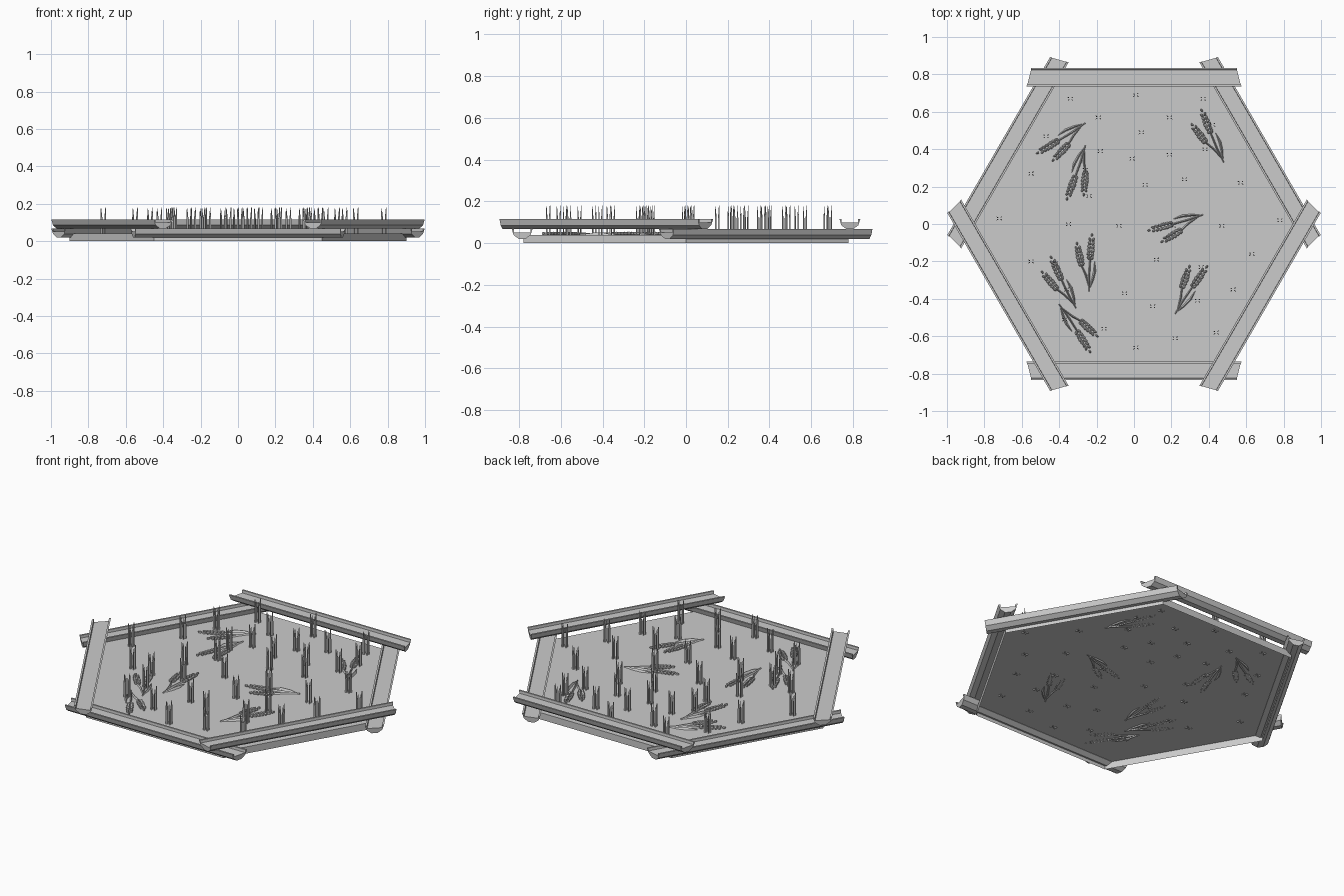
import bpy, bmesh, math
from mathutils import Matrix, Vector

if "Cube" in bpy.data.objects:
    bpy.data.objects.remove(bpy.data.objects["Cube"])

GROUND = 0.04


def finish(name, bm):
    mesh = bpy.data.meshes.new(name)
    bm.to_mesh(mesh)
    bm.free()
    ob = bpy.data.objects.new(name, mesh)
    bpy.context.collection.objects.link(ob)
    return ob


def prism(bm, bottom, top, closed=True):
    """Solid between two matching loops of points."""
    a = [bm.verts.new(p) for p in bottom]
    b = [bm.verts.new(p) for p in top]
    n = len(a)
    faces = [bm.faces.new((a[i], a[(i + 1) % n], b[(i + 1) % n], b[i])) for i in range(n)]
    faces.append(bm.faces.new(b))
    if closed:
        faces.append(bm.faces.new(a[::-1]))
        bmesh.ops.recalc_face_normals(bm, faces=faces)


# Hexagonal ground, a shallow tray that is open underneath
bm = bmesh.new()
hexa = [(0.9 * math.cos(i * math.pi / 3), 0.9 * math.sin(i * math.pi / 3)) for i in range(6)]
prism(bm, [(x, y, 0) for x, y in hexa], [(x, y, GROUND) for x, y in hexa], closed=False)
finish("ground", bm)

# Half-round log with a recessed flat top: (outward offset, height)
profile = [(0.05 * math.cos(math.pi + i * math.pi / 5), 0.05 + 0.05 * math.sin(math.pi + i * math.pi / 5))
           for i in range(6)]
profile += [(0.04, 0.05), (0.039, 0.034), (-0.039, 0.034), (-0.04, 0.05)]


def log(name, angle, z):
    def end(side):
        # ends are mitred slightly and undercut
        return [(0.785 + o, side * (0.562 - 0.25 * o - 0.12 * (0.05 - h)), z + h) for o, h in profile]
    bm = bmesh.new()
    prism(bm, end(-1), end(1))
    bm.transform(Matrix.Rotation(math.radians(angle), 4, 'Z'))
    finish(name, bm)


for i in range(3):
    log(f"upper_log_{i + 1}", 90 + 120 * i, 0.065)
    log(f"lower_log_{i + 1}", 30 + 120 * i, 0.018)

# Grass tufts: four thin upright blades each
tufts = [(-.34, .67), (.01, .69), (.37, .67), (-.19, .57), (.19, .57), (.04, .49), (-.47, .47), (.42, .53),
         (-.18, .39), (-.01, .35), (.19, .37), (.38, .40), (-.55, .27), (-.26, .29), (-.24, .15), (.06, .21),
         (.27, .24), (.57, .22), (-.72, .03), (-.35, 0), (-.08, -.01), (.21, -.01), (.47, -.01), (.78, .02),
         (-.55, -.2), (-.42, -.21), (-.24, -.17), (.12, -.19), (.36, -.23), (.63, -.16), (-.05, -.37),
         (.1, -.44), (-.36, -.35), (.34, -.41), (.53, -.35), (-.37, -.51), (-.16, -.56), (.01, -.66),
         (.22, -.61), (.44, -.58)]
blades = [(35, 0.18), (150, 0.16), (215, 0.175), (325, 0.165)]
bm = bmesh.new()
for tx, ty in tufts:
    for deg, height in blades:
        a = math.radians(deg)
        out, side = Vector((math.cos(a), math.sin(a), 0)), Vector((-math.sin(a), math.cos(a), 0))
        base = Vector((tx, ty, 0))

        def ring(r, w, z):
            c = base + out * r + Vector((0, 0, z))
            return [c + out * w, c + side * w * 0.5, c - out * w, c - side * w * 0.5]
        prism(bm, ring(0.012, 0.006, GROUND - 0.006), ring(0.012, 0.006, 0.12))
        prism(bm, ring(0.012, 0.006, 0.12), ring(0.015, 0.002, height))
finish("grass_tufts", bm)


# Wheat sprigs lying on the ground: stems, leaves and two ears of grains
def stalk(bm, pts, widths):
    """Low ridged strip following a path, seated on the ground."""
    rings = []
    for i, p in enumerate(pts):
        d = Vector(pts[min(i + 1, len(pts) - 1)]) - Vector(pts[max(i - 1, 0)])
        n = Vector((-d.y, d.x)).normalized() * widths[i]
        p, up = Vector(p), min(widths[i], 0.006)
        rings.append([(*(p + n), GROUND), (*p, GROUND + 2 * up), (*(p - n), GROUND), (*p, GROUND - up)])
    for r, s in zip(rings, rings[1:]):
        prism(bm, r, s)


def ear(bm, start, end):
    s, e = Vector(start), Vector(end)
    d = e - s
    ang = math.atan2(d.y, d.x)
    nrm = Vector((-d.y, d.x)).normalized()
    grains = [(s + d * (0.06 + 0.14 * i), side) for i in range(6) for side in (-1, 1)]
    grains.append((e - d * 0.06, 0))
    for p, side in grains:
        taper = 1 - 0.5 * abs((p - s).length / d.length - 0.35)
        q = p + nrm * side * 0.011 * taper
        m = (Matrix.Translation((q.x, q.y, GROUND + 0.006))
             @ Matrix.Rotation(ang + side * 0.45, 4, 'Z')
             @ Matrix.Diagonal((0.015 * taper, 0.009 * taper, 0.009, 1)))
        bmesh.ops.create_icosphere(bm, subdivisions=1, radius=1, matrix=m)


sprigs = [(-.26, .54, 213), (-.26, .42, 252), (.48, .33, 114), (.37, .05, 197), (.22, -.48, 57),
          (-.24, -.36, 88), (-.31, -.45, 117), (-.40, -.43, 304)]
for k, (x, y, deg) in enumerate(sprigs):
    bm = bmesh.new()
    stalk(bm, [(0, 0), (.09, .003), (.18, 0)], [.003, .005, .004])
    stalk(bm, [(.03, .003), (.09, .022), (.14, .047)], [.003, .005, .004])
    stalk(bm, [(.02, -.004), (.06, -.016), (.11, -.026), (.16, -.024)], [.002, .006, .007, .001])
    ear(bm, (.17, 0), (.31, -.005))
    ear(bm, (.135, .045), (.26, .075))
    bm.transform(Matrix.Translation((x, y, 0)) @ Matrix.Rotation(math.radians(deg), 4, 'Z'))
    finish(f"wheat_sprig_{k + 1}", bm)
